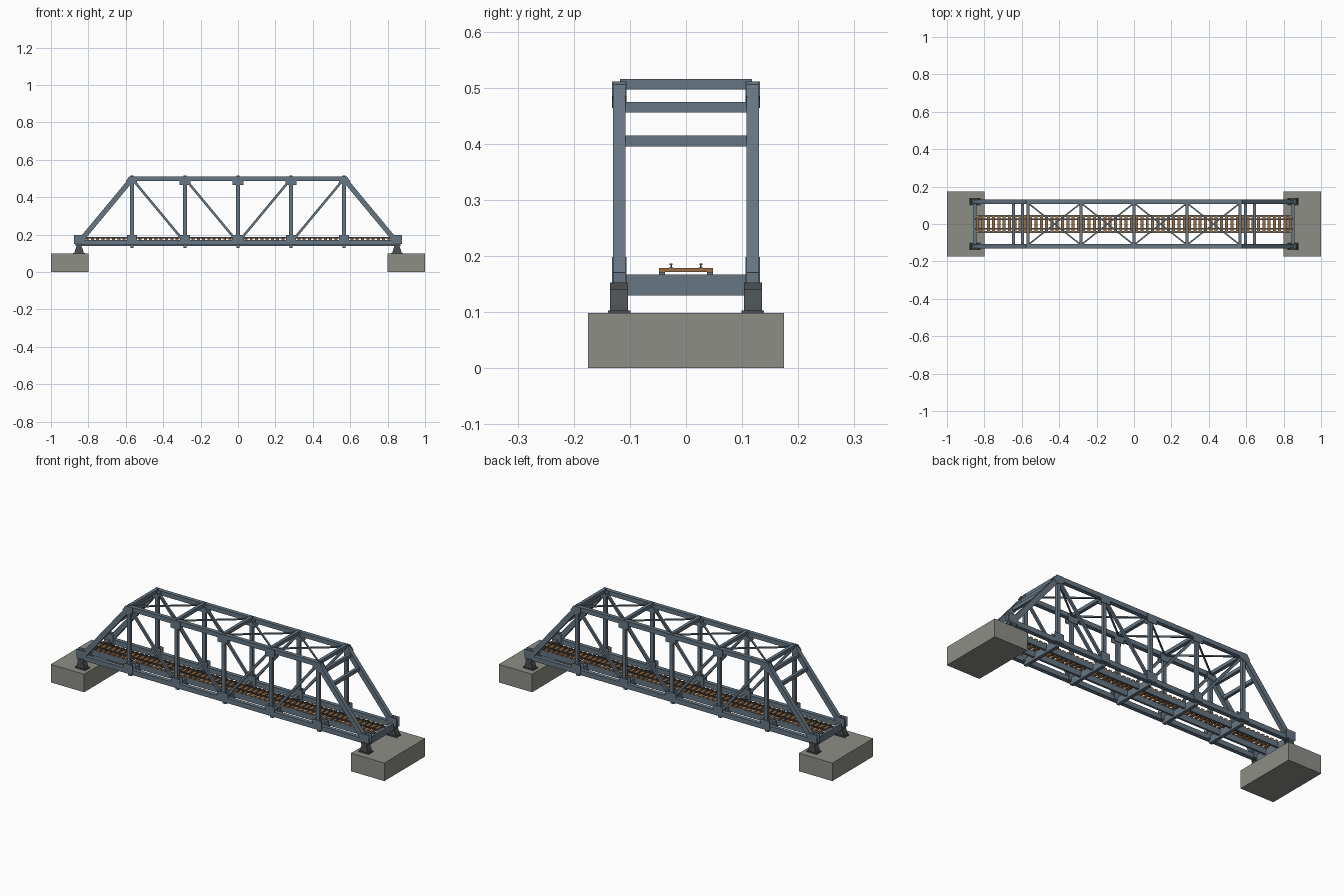
import bpy, bmesh, math
from mathutils import Vector, Matrix

if "Cube" in bpy.data.objects:
    bpy.data.objects.remove(bpy.data.objects["Cube"])

def material(name, rgb):
    m = bpy.data.materials.new(name)
    m.diffuse_color = (*rgb, 1)
    m.use_nodes = True
    m.node_tree.nodes["Principled BSDF"].inputs["Base Color"].default_value = m.diffuse_color
    return m

STEEL = material("blue grey steel", (0.135, 0.18, 0.225))
CONCRETE = material("concrete", (0.27, 0.27, 0.245))
IRON = material("dark bearing iron", (0.07, 0.08, 0.085))
WOOD = material("tie wood", (0.32, 0.16, 0.06))
RAIL = material("rail steel", (0.09, 0.07, 0.06))

def finish(bm, name, mat):
    bmesh.ops.recalc_face_normals(bm, faces=bm.faces)
    me = bpy.data.meshes.new(name)
    bm.to_mesh(me)
    bm.free()
    me.materials.append(mat)
    ob = bpy.data.objects.new(name, me)
    bpy.context.collection.objects.link(ob)
    return ob

def box(bm, c, s):
    m = Matrix.Translation(c) @ Matrix.Diagonal((*s, 1))
    bmesh.ops.create_cube(bm, size=1, matrix=m)

def beam(bm, a, b, width, depth, side=(0, 1, 0)):
    """Box from a to b; width runs along 'side', depth is square to it."""
    a, b = Vector(a), Vector(b)
    d = (b - a).normalized()
    s = Vector(side)
    u = d.cross(s).normalized()
    rot = Matrix((d, s, u)).transposed().to_4x4()
    m = Matrix.Translation((a + b) / 2) @ rot @ Matrix.Diagonal(((b - a).length, width, depth, 1))
    bmesh.ops.create_cube(bm, size=1, matrix=m)

def prism(bm, pts, y0, y1):
    """Extrude an x-z outline along y."""
    f = bm.faces.new([bm.verts.new((x, y0, z)) for x, z in pts])
    r = bmesh.ops.extrude_face_region(bm, geom=[f])
    verts = [g for g in r["geom"] if isinstance(g, bmesh.types.BMVert)]
    bmesh.ops.translate(bm, verts=verts, vec=(0, y1 - y0, 0))

END = 0.85
P = END / 3                # panel length
ZB, ZT = 0.158, 0.499      # chord centre heights
Y = 0.119                  # truss plane
TOPX = [i * P for i in range(-2, 3)]

# concrete abutments
for sx, nm in ((-1, "left"), (1, "right")):
    bm = bmesh.new()
    box(bm, (sx * 0.9, 0, 0.049), (0.2, 0.35, 0.098))
    finish(bm, nm + "_abutment", CONCRETE)

# both side trusses
for sy, nm in ((-1, "front"), (1, "back")):
    y = sy * Y
    bm = bmesh.new()
    beam(bm, (-0.865, y, ZB), (0.865, y, ZB), 0.022, 0.026)
    finish(bm, nm + "_bottom_chord", STEEL)

    bm = bmesh.new()
    beam(bm, (-2 * P - 0.012, y, ZT), (2 * P + 0.012, y, ZT), 0.022, 0.024)
    finish(bm, nm + "_top_chord", STEEL)

    bm = bmesh.new()
    for sx in (-1, 1):
        beam(bm, (sx * END, y, ZB), (sx * 2 * P, y, ZT), 0.0225, 0.027)
    finish(bm, nm + "_end_posts", STEEL)

    bm = bmesh.new()
    for x in TOPX:
        beam(bm, (x, y, ZB), (x, y, ZT), 0.016, 0.019)
    finish(bm, nm + "_verticals", STEEL)

    bm = bmesh.new()
    for sx in (-1, 1):
        for i in (1, 2):
            beam(bm, (sx * i * P, y, ZT), (sx * (i - 1) * P, y, ZB), 0.012, 0.013)
    finish(bm, nm + "_diagonals", STEEL)

    # gusset plates on both faces of every joint
    bm = bmesh.new()
    for dy in (-0.0115, 0.0115):
        for i in range(-3, 4):
            w = 0.064 if i == 0 else 0.054
            box(bm, (i * P, y + dy, 0.174), (w, 0.003, 0.048))
        for i in range(-2, 3):
            if abs(i) == 2:
                s = 1 if i > 0 else -1
                x = i * P
                prism(bm, [(x - s * 0.028, 0.511), (x + s * 0.016, 0.511), (x + s * 0.034, 0.485),
                           (x + s * 0.016, 0.464), (x - s * 0.028, 0.478)],
                      y + dy - 0.0015, y + dy + 0.0015)
            else:
                box(bm, (i * P, y + dy, 0.487), (0.058, 0.003, 0.044))
    finish(bm, nm + "_gusset_plates", STEEL)

# bearings under the four corners
bm = bmesh.new()
for sx in (-1, 1):
    for sy in (-1, 1):
        x, y = sx * END, sy * Y
        box(bm, (x, y, 0.1), (0.062, 0.040, 0.006))
        prism(bm, [(x - 0.025, 0.102), (x + 0.025, 0.102), (x + 0.022, 0.114), (x + 0.013, 0.14),
                   (x - 0.013, 0.14), (x - 0.022, 0.114)], y - 0.016, y + 0.016)
        box(bm, (x, y, 0.146), (0.036, 0.032, 0.013))
finish(bm, "bearings", IRON)

# floor beams and stringers
bm = bmesh.new()
for i in range(-3, 4):
    box(bm, (i * P, 0, 0.1485), (0.018, 0.236, 0.037))
finish(bm, "floor_beams", STEEL)

bm = bmesh.new()
for y in (-0.043, 0.043):
    box(bm, (0, y, 0.156), (2 * END, 0.011, 0.031))
finish(bm, "stringers", STEEL)

# top struts and crossed laterals
bm = bmesh.new()
for x in TOPX:
    box(bm, (x, 0, 0.506), (0.018, 0.236, 0.018))
finish(bm, "top_struts", STEEL)

bm = bmesh.new()
for x0, x1 in zip(TOPX, TOPX[1:]):
    for s in (-1, 1):
        a, b = Vector((x0, -s * 0.112, 0.502)), Vector((x1, s * 0.112, 0.502))
        d = (b - a).normalized()
        beam(bm, a, b, 0.008, 0.007, d.cross(Vector((0, 0, 1))))
finish(bm, "top_laterals", STEEL)

# portal struts between the sloping end posts
bm = bmesh.new()
for sx in (-1, 1):
    for z in (0.465, 0.405):
        x = sx * (END - P * (z - ZB) / (ZT - ZB))
        box(bm, (x, 0, z), (0.016, 0.216, 0.019))
finish(bm, "portal_struts", STEEL)

# wooden ties
bm = bmesh.new()
N = 60
for i in range(N):
    box(bm, ((i - (N - 1) / 2) * 2 * END / N, 0, 0.175), (0.016, 0.096, 0.007))
finish(bm, "ties", WOOD)

# rails with foot, web and head
bm = bmesh.new()
for y in (-0.0265, 0.0265):
    box(bm, (0, y, 0.179), (2 * END, 0.008, 0.0015))
    box(bm, (0, y, 0.1815), (2 * END, 0.0025, 0.005))
    box(bm, (0, y, 0.185), (2 * END, 0.005, 0.0025))
finish(bm, "rails", RAIL)
